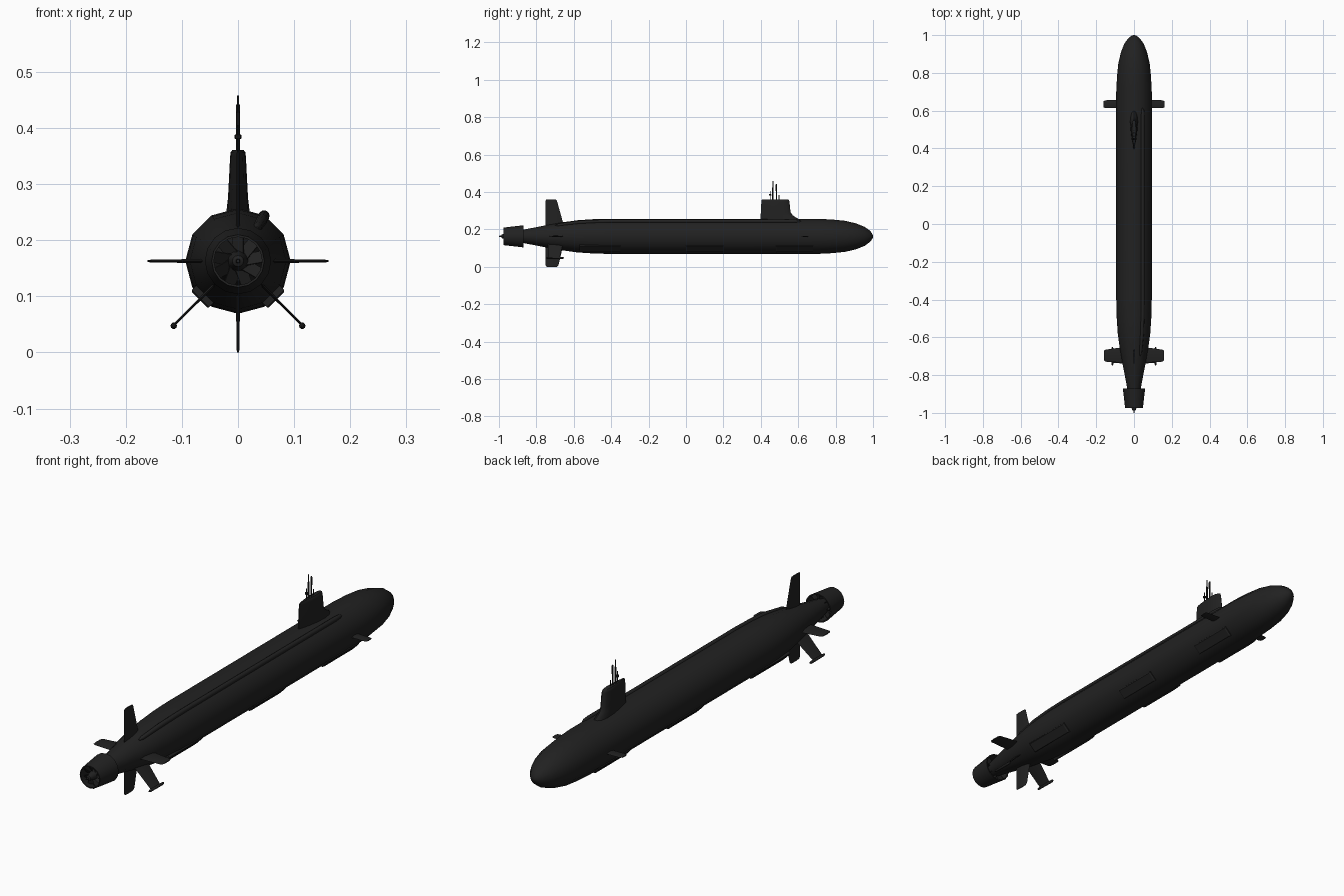
import bpy, bmesh
from math import sin, cos, pi, radians
from mathutils import Vector, Matrix

if "Cube" in bpy.data.objects:
    bpy.data.objects.remove(bpy.data.objects["Cube"])

AXIS = 0.163  # height of the hull centreline


def material(name, v):
    m = bpy.data.materials.new(name)
    m.diffuse_color = (v, v, v, 1)
    m.use_nodes = True
    m.node_tree.nodes["Principled BSDF"].inputs["Base Color"].default_value = m.diffuse_color
    return m


BLACK = material("matte black", 0.0155)
MAST = material("mast black", 0.010)


def finish(name, bm, mat=BLACK, angle=40):
    bmesh.ops.recalc_face_normals(bm, faces=bm.faces)
    me = bpy.data.meshes.new(name)
    bm.to_mesh(me)
    bm.free()
    me.materials.append(mat)
    ob = bpy.data.objects.new(name, me)
    bpy.context.collection.objects.link(ob)
    bpy.ops.object.select_all(action='DESELECT')
    ob.select_set(True)
    bpy.context.view_layer.objects.active = ob
    bpy.ops.object.shade_smooth_by_angle(angle=radians(angle))
    return ob


def loft(name, rings, mat=BLACK, caps=True, closed=False, angle=40):
    bm = bmesh.new()
    rows = [[bm.verts.new(p) for p in ring] for ring in rings]
    n = len(rows[0])
    pairs = list(zip(rows, rows[1:])) + ([(rows[-1], rows[0])] if closed else [])
    for a, b in pairs:
        for i in range(n):
            j = (i + 1) % n
            bm.faces.new((a[i], a[j], b[j], b[i]))
    if caps and not closed:
        bm.faces.new(rows[0])
        bm.faces.new(rows[-1])
    return finish(name, bm, mat, angle)


def circle(x, y, z, r, n=12):
    # ring around the y direction
    return [(x + r * cos(2 * pi * i / n), y, z + r * sin(2 * pi * i / n)) for i in range(n)]


def lathe(name, profile, n=12, x=0, z=AXIS, **kw):
    return loft(name, [circle(x, y, z, r, n) for y, r in profile], **kw)


# Hull with rounded bow and tapered stern
HULL = [(-0.975, 0.012), (-0.88, 0.034), (-0.80, 0.049), (-0.73, 0.063), (-0.66, 0.075),
        (-0.58, 0.086), (-0.49, 0.092), (-0.40, 0.094), (0.70, 0.094), (0.78, 0.090),
        (0.85, 0.083), (0.91, 0.069), (0.955, 0.051), (0.985, 0.029), (0.997, 0.012), (1.0, 0.003)]
lathe("hull", HULL)


def hull_radius(y):
    for (a, ra), (b, rb) in zip(HULL, HULL[1:]):
        if a <= y <= b:
            return ra + (rb - ra) * (y - a) / (b - a)


# Propulsor: shroud, hub, rotor blades and struts
lathe("propulsor_shroud", [(-0.87, 0.059), (-0.975, 0.047), (-0.975, 0.043), (-0.87, 0.054)],
      n=16, caps=False, closed=True)
lathe("propulsor_hub", [(-0.93, 0.020), (-0.965, 0.015), (-0.985, 0.010), (-0.988, 0.004), (-1.0, 0.003)])


def blades(name, count, y, chord, r0, r1, twist):
    bm = bmesh.new()
    for k in range(count):
        m = (Matrix.Translation((0, y, AXIS)) @ Matrix.Rotation(2 * pi * k / count, 4, 'Y')
             @ Matrix.Translation((0, 0, (r0 + r1) / 2)) @ Matrix.Rotation(twist, 4, 'Z')
             @ Matrix.Diagonal((0.002, chord, r1 - r0, 1)))
        bmesh.ops.create_cube(bm, size=1, matrix=m)
    finish(name, bm)


blades("rotor_blades", 9, -0.945, 0.026, 0.012, 0.046, radians(50))
blades("shroud_struts", 8, -0.89, 0.025, 0.028, 0.055, 0)


# Fins: (span, trailing y, leading y, half thickness) sections with a flat lens section
def fin(name, angle, sections):
    d = Vector((cos(angle), 0, sin(angle)))
    t = Vector((-sin(angle), 0, cos(angle)))
    rings = []
    for s, y0, y1, h in sections:
        shape = [(0, 0), (0.35, 1), (0.8, 0.8), (1, 0), (0.8, -0.8), (0.35, -1)]
        rings.append([Vector((0, y0 + (y1 - y0) * u, AXIS)) + d * s + t * (h * v) for u, v in shape])
    return loft(name, rings, angle=25)


fin("upper_rudder", pi / 2, [(0.04, -0.75, -0.648, 0.004), (0.190, -0.75, -0.690, 0.0025),
                             (0.197, -0.748, -0.695, 0.002)])
fin("lower_rudder", -pi / 2, [(0.04, -0.75, -0.655, 0.004), (0.155, -0.75, -0.682, 0.0025),
                              (0.163, -0.745, -0.69, 0.002)])
for side, right in (("right", True), ("left", False)):
    def ang(a):
        return radians(a if right else 180 - a)
    sx = 1 if right else -1
    fin(side + "_stern_plane", ang(0), [(0.04, -0.735, -0.650, 0.004), (0.150, -0.729, -0.665, 0.0025),
                                        (0.160, -0.722, -0.670, 0.002)])
    fin(side + "_bow_plane", ang(0), [(0.08, 0.614, 0.657, 0.003), (0.152, 0.614, 0.655, 0.0025),
                                      (0.161, 0.618, 0.650, 0.002)])
    fin(side + "_diagonal_fin", ang(-45), [(0.04, -0.740, -0.655, 0.003), (0.163, -0.735, -0.675, 0.002)])
    # Pod on the tip of the diagonal fin
    lathe(side + "_fin_pod", [(-0.750, 0.002), (-0.742, 0.005), (-0.67, 0.0058), (-0.658, 0.005),
                              (-0.652, 0.002)], n=10, x=sx * 0.1145, z=0.0475)
    # Three flat sonar panels on the lower flank
    for k, (y0, y1) in enumerate([(-0.57, -0.35), (0.0, 0.20), (0.48, 0.68)]):
        a = ang(-45)
        d, t = Vector((cos(a), 0, sin(a))), Vector((-sin(a), 0, cos(a)))
        rings = []
        for out, w, inset in [(0.078, 0.022, 0), (0.0945, 0.022, 0), (0.0975, 0.019, 0.006)]:
            rings.append([Vector((0, y, AXIS)) + d * out + t * (w * s) for y, s in
                          [(y0 + inset, -1), (y1 - inset, -1), (y1 - inset, 1), (y0 + inset, 1)]])
        loft("%s_sonar_panel_%d" % (side, k + 1), rings, angle=25)

# Array duct running along the upper right side of the hull
duct = []
for y, r in [(-0.70, 0.003), (-0.68, 0.008), (-0.58, 0.010), (-0.49, 0.010), (-0.40, 0.010),
             (0.57, 0.010), (0.60, 0.008), (0.615, 0.003)]:
    R = hull_radius(y) - 0.001
    duct.append(circle(R * cos(radians(60)), y, AXIS + R * sin(radians(60)), r, 10))
loft("array_duct", duct)

# Sail: stacked teardrop sections with a sloping foot at the front
sail = []
for z, y0, y1, w in [(0.235, 0.397, 0.615, 0.021), (0.258, 0.398, 0.598, 0.020), (0.274, 0.399, 0.572, 0.018),
                     (0.292, 0.400, 0.559, 0.017), (0.350, 0.403, 0.553, 0.0140), (0.357, 0.405, 0.550, 0.013),
                     (0.361, 0.411, 0.543, 0.010)]:
    half = [(0.0, 0.12), (0.25, 0.6), (0.5, 0.9), (0.72, 1), (0.88, 0.8), (0.97, 0.4)]
    outline = half + [(1, 0)] + [(u, -v) for u, v in reversed(half)]
    sail.append([(w * v, y0 + (y1 - y0) * u, z) for u, v in outline])
loft("sail", sail)


# Masts on top of the sail
def mast(name, y, steps):
    n = 8
    loft(name, [[(r * cos(2 * pi * i / n), y + r * sin(2 * pi * i / n), z) for i in range(n)]
                for z, r in steps], mat=MAST)


mast("periscope", 0.465, [(0.35, 0.004), (0.425, 0.004), (0.43, 0.002), (0.458, 0.002)])
mast("radar_mast", 0.483, [(0.35, 0.003), (0.405, 0.003), (0.408, 0.004), (0.440, 0.004), (0.443, 0.002)])
mast("antenna_mast", 0.450, [(0.35, 0.002), (0.380, 0.002), (0.381, 0.006), (0.388, 0.006), (0.389, 0.002),
                             (0.405, 0.002)])
mast("snorkel", 0.497, [(0.35, 0.002), (0.385, 0.002)])
